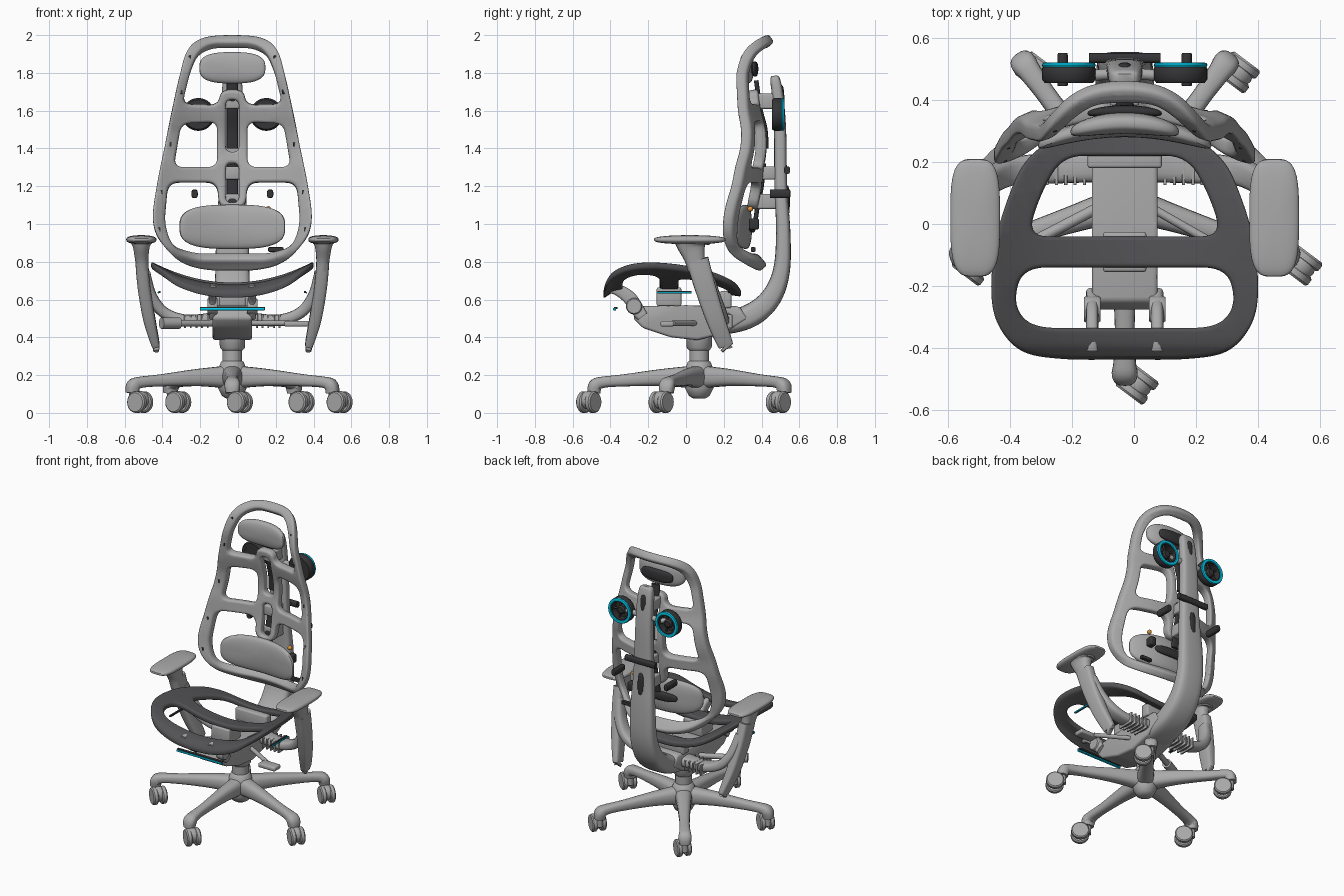
import bpy, bmesh, math
from mathutils import Vector

if "Cube" in bpy.data.objects:
    bpy.data.objects.remove(bpy.data.objects["Cube"])
CX = -0.03  # symmetry plane of the chair; parts are built around x = 0

def mat(name, *c):
    m = bpy.data.materials.new(name)
    m.diffuse_color = (*c, 1)
    m.use_nodes = True
    m.node_tree.nodes["Principled BSDF"].inputs["Base Color"].default_value = m.diffuse_color
    return m
GREY, DARK, SEAT = mat("grey", .4, .4, .4), mat("dark", .035, .035, .038), mat("seat_grey", .085, .085, .09)
CYAN, ORANGE = mat("cyan", 0, .6, .85), mat("orange", .75, .3, .04)

def add(name, bm, m, angle=40):
    bmesh.ops.recalc_face_normals(bm, faces=bm.faces)
    me = bpy.data.meshes.new(name)
    bm.to_mesh(me)
    me.polygons.foreach_set("use_smooth", [True] * len(me.polygons))
    me.set_sharp_from_angle(angle=math.radians(angle))
    me.materials.append(m)
    ob = bpy.data.objects.new(name, me)
    ob.location.x = CX
    bpy.context.collection.objects.link(ob)

def smooth(pts, n=6, closed=False):  # Catmull-Rom resampling
    N, out = len(pts), []
    at = lambda i: pts[i % N] if closed else pts[max(0, min(N - 1, i))]
    for i in range(N if closed else N - 1):
        for t in (k / n for k in range(n)):
            out.append(tuple(.5 * (2*b + (c-a)*t + (2*a-5*b+4*c-d)*t*t + (3*b-a-3*c+d)*t**3)
                             for a, b, c, d in zip(at(i-1), at(i), at(i+1), at(i+2))))
    return out if closed else out + [tuple(pts[-1])]

def interp(tab, x):
    for (a, u), (b, v) in zip(tab, tab[1:]):
        if x <= b:
            break
    return u + (v - u) * (x - a) / (b - a)

def stitch(bm, rings, loop=False):
    n = len(rings[0])
    for a, b in list(zip(rings, rings[1:])) + ([(rings[-1], rings[0])] if loop else []):
        for i in range(n):
            bm.faces.new((a[i], a[(i+1) % n], b[(i+1) % n], b[i]))
    if not loop:
        bm.faces.new(rings[0]), bm.faces.new(rings[-1])

def sweep(name, path, m=GREY, side=(1, 0, 0), n=20, p=3):  # path: x, y, z, half width, half thickness
    P, bm, rings = smooth(path, 5), bmesh.new(), []
    angs = [(math.cos(math.tau*k/n), math.sin(math.tau*k/n)) for k in range(n)]
    sec = [[math.copysign(abs(v)**(2/p), v) for v in cd] for cd in angs]
    for i, q in enumerate(P):
        t = (Vector(P[min(i+1, len(P)-1)][:3]) - Vector(P[max(i-1, 0)][:3])).normalized()
        s = (Vector(side) - t * Vector(side).dot(t)).normalized()
        rings.append([bm.verts.new(Vector(q[:3]) + s*c*max(q[3], .002) + t.cross(s)*d*max(q[4], .002)) for c, d in sec])
    stitch(bm, rings)
    add(name, bm, m)

def lathe(name, prof, loc, axis=(0, 0, 1), m=GREY, ring=False, n=32):  # profile: radius, height
    q, bm = Vector((0, 0, 1)).rotation_difference(Vector(axis)), bmesh.new()
    stitch(bm, [[bm.verts.new(Vector(loc) + q @ Vector((r*math.cos(math.tau*k/n), r*math.sin(math.tau*k/n), h)))
                 for k in range(n)] for r, h in prof], ring)
    add(name, bm, m)

def rod(name, a, b, r, m=GREY):
    d = Vector(b) - Vector(a)
    lathe(name, [(r, 0), (r, d.length)], a, d, m, n=16)

def bevel_add(name, bm, m, bev):
    bmesh.ops.bevel(bm, geom=bm.edges[:], offset=bev, segments=3, profile=.5, affect='EDGES')
    add(name, bm, m)

def box(name, c, h, m=GREY, bev=.01):
    bm = bmesh.new()
    for v in bmesh.ops.create_cube(bm, size=2)["verts"]:
        v.co = Vector(c) + Vector(a*b for a, b in zip(v.co, h))
    bevel_add(name, bm, m, bev)

def pad(name, c, h, thin='y', p=3, bend=0, m=GREY):  # superellipse cushion
    bm = bmesh.new()
    for v in bmesh.ops.create_uvsphere(bm, u_segments=48, v_segments=20, radius=1)["verts"]:
        a, b, w = v.co
        f = math.hypot(a, b) / max((abs(a)**p + abs(b)**p)**(1/p), 1e-6)
        a, b, w = a*f*h[0], b*f, math.copysign(abs(w)**.7, w)
        v.co = Vector(c) + Vector((a, w*h[1] - bend*a*a, b*h[2]) if thin == 'y' else (a, b*h[1], w*h[2]))
    add(name, bm, m)

def rounded(pts, r):  # polygon with rounded corners
    out, P = [], [Vector(p) for p in pts]
    for i, p in enumerate(P):
        a, b = P[i-1] - p, P[(i+1) % len(P)] - p
        a, b = (p + e.normalized()*min(r, e.length*.48) for e in (a, b))
        out += [tuple(a*(1-t)**2 + p*2*t*(1-t) + b*t*t) for t in (k/7 for k in range(8))]
    return out

def mirror(half):
    return half + [(-x, y) for x, y in reversed(half) if x > 1e-6]

def plate(name, loops, thick, bev, warp, m=GREY):  # outline with holes, rounded edges, bent by warp()
    cu = bpy.data.curves.new(name, 'CURVE')
    cu.dimensions, cu.fill_mode = '2D', 'BOTH'
    cu.extrude, cu.bevel_depth, cu.offset, cu.bevel_resolution = thick, bev, -bev, 2
    for L in loops:
        s = cu.splines.new('POLY')
        s.points.add(len(L) - 1)
        s.points.foreach_set("co", [c for q in L for c in (*q, 0, 1)])
        s.use_cyclic_u = True
    tmp, bm = bpy.data.objects.new("tmp", cu), bmesh.new()
    bpy.context.collection.objects.link(tmp)
    bm.from_mesh(bpy.data.meshes.new_from_object(tmp.evaluated_get(bpy.context.evaluated_depsgraph_get())))
    bpy.data.objects.remove(tmp)
    bmesh.ops.remove_doubles(bm, verts=bm.verts, dist=1e-4)
    for k in range(-12, 51):  # slice so the bars can bend
        for no in ((1, 0, 0), (0, 1, 0)):
            bmesh.ops.bisect_plane(bm, geom=bm.verts[:] + bm.edges[:] + bm.faces[:], dist=1e-5,
                                   plane_co=Vector(no)*(k*.04 + .0031), plane_no=no)
    for v in bm.verts:
        v.co = warp(*v.co)
    add(name, bm, m, 50)

# five-star base with twin-wheel casters, all swivelled the same way
HY = .07
lathe("base_hub", [(.03, .075), (.055, .09), (.075, .13), (.08, .22), (.06, .27), (.052, .275), (.052, .33),
                   (.066, .345), (.07, .42)], (0, HY, 0))
for i in range(5):
    dx, dy = math.cos(math.radians(270 + 72*i)), math.sin(math.radians(270 + 72*i))
    sweep("base_leg", [(dx*r, HY + dy*r, z, w, h) for r, z, w, h in
          [(.03, .19, .055, .06), (.2, .187, .042, .045), (.4, .172, .032, .032), (.51, .162, .036, .03),
           (.55, .145, .042, .036), (.558, .105, .036, .034)]], side=(-dy, dx, 0), p=2.6)
    end, ax = Vector((dx*.555, HY + dy*.555, 0)), Vector((.6, .8, 0))
    c = end + Vector((.04, -.03, .057))
    lathe("caster_stem", [(.02, .05), (.02, .13)], end)
    lathe("caster_hood", [(.045, -.02), (.05, 0), (.045, .02)], c + Vector((0, 0, .01)), ax)
    for k in (-1, 1):
        lathe("caster_wheel", [(.028, -.017), (.05, -.017), (.057, -.01), (.057, .01), (.05, .017), (.028, .017)],
              c + ax*k*.029, ax)

# tilt mechanism housing and seat mounts
bm = bmesh.new()
stitch(bm, [[bm.verts.new((x, y, z)) for y, z in
             [(-.28, .5), (-.25, .565), (0, .57), (.28, .565), (.33, .5), (.2, .42), (.06, .385), (-.08, .4), (-.23, .45)]]
            for x in (-.105, .105)])
bevel_add("mechanism_housing", bm, GREY, .015)
box("seat_mount_front", (0, -.09, .615), (.07, .065, .05))
box("seat_mount_rear", (0, .21, .60), (.12, .03, .045))

# spine sweeping from under the seat up behind the back
sweep("spine", [(0, *q) for q in [(.1, .48, .1, .06), (.22, .48, .1, .062), (.35, .52, .1, .062), (.45, .61, .095, .055),
      (.505, .75, .09, .045), (.515, .95, .085, .038), (.502, 1.2, .07, .034), (.498, 1.5, .06, .032),
      (.485, 1.68, .056, .03), (.472, 1.765, .048, .026), (.47, 1.785, .03, .014)]], n=28, p=3.5)
for z, y, h in ((1.65, .506, .04), (1.12, .535, .04), (1.27, 0, .035)):
    if y:
        pad("spine_slot", (0, y, z), (.022, .015, .085), m=DARK)
    box("back_bracket", (0, .43, z), (.045, .055, h))

# bent back frame with windows
back = [(0, .765), (.14, .77), (.26, .805), (.375, .9), (.42, 1.02), (.40, 1.2), (.36, 1.4), (.32, 1.6), (.275, 1.8),
        (.235, 1.915), (.15, 1.972), (0, 1.985)]
back_y = smooth([(.74, .43), (.8, .38), (.85, .335), (.9, .325), (1.0, .34), (1.1, .355), (1.2, .375), (1.3, .385),
                 (1.4, .4), (1.5, .395), (1.6, .37), (1.7, .355), (1.8, .345), (1.9, .37), (1.96, .42), (2.02, .5)])
by = lambda x, z: interp(back_y, z) - .7*x*x
def bend_back(x, z, t):
    s = (interp(back_y, z + .01) - interp(back_y, z - .01)) / .02
    return Vector((x, by(x, z) + t/math.hypot(1, s), z - t*s/math.hypot(1, s)))
mid = [(.08, 1.545), (.27, 1.535), (.31, 1.3), (.08, 1.3)]
plate("back_frame", [
    smooth(mirror(back), 8, True), rounded(mid, .05), rounded([(-x, z) for x, z in mid], .05),
    rounded(mirror([(.06, 1.71), (.075, 1.63), (.265, 1.635), (.225, 1.8), (.185, 1.9), (.11, 1.945)]), .05),
    rounded(mirror([(.07, 1.08), (.08, 1.22), (.34, 1.22), (.36, 1.0), (.32, .88), (.2, .83)]), .06),
    rounded(mirror([(.035, 1.38), (.035, 1.66)]), .034), rounded(mirror([(.035, 1.11), (.035, 1.32)]), .034)],
    .014, .014, bend_back)
for zs in ((1.4, 1.5, 1.6, 1.7, 1.76), (1.02, 1.1, 1.2, 1.32)):
    sweep("back_slide", [(0, by(0, z) + .025, z, .03, .012) for z in zs], DARK)

# headrest and lumbar cushions
pad("headrest", (0, .325, 1.827), (.175, .035, .083), bend=.9, p=2.8)
pad("headrest_back_plate", (0, .365, 1.82), (.12, .018, .04), bend=.6, m=DARK)
pad("lumbar_pad", (0, .315, .985), (.28, .035, .117), bend=.8)
pad("lumbar_back_plate", (0, .352, .985), (.14, .018, .03), bend=.6, m=DARK)

# dished seat frame
seat_z = smooth([(-.48, .58), (-.42, .635), (-.36, .66), (-.2, .672), (0, .668), (.15, .655), (.34, .625)])
seat = [(0, -.437), (.2, -.435), (.33, -.41), (.405, -.33), (.43, -.22), (.415, -.05), (.37, .1), (.32, .2),
        (.24, .265), (.12, .288), (0, .292)]
plate("seat_frame", [smooth(mirror(seat), 8, True), rounded(mirror([(.315, -.04), (.27, .1), (.2, .22)]), .07),
                     rounded(mirror([(.3, -.335), (.36, -.26), (.33, -.14)]), .08)],
      .006, .012, lambda x, y, t: Vector((x, y, interp(seat_z, y) + .6*x*x + t)), SEAT)

for s in (-1, 1):
    # small clips on the back rim
    for z, x in ((.97, .385), (1.17, .375), (1.42, .328), (1.7, .27), (1.88, .225)):
        box("mesh_clip", (s*x, by(x, z) - .024, z), (.006, .006, .011), DARK, .002)
    # front seat links with pivots
    sweep("seat_link", [(s*.105, y, z, .02, r) for y, z, r in
          [(-.41, .655, .02), (-.36, .65, .03), (-.3, .61, .036), (-.26, .55, .036), (-.23, .51, .03)]])
    lathe("seat_link_pivot", [(.038, -.027), (.043, -.02), (.043, .02), (.038, .027)], (s*.105, -.275, .565), (1, 0, 0))
    # armrest: pad, neck, slanted sleeve, ribbed carrier arm
    pad("armrest_pad", (s*.482, .02, .917), (.08, .19, .024), 'z', 3.5)
    sweep("armrest_neck", [(s*.482, .03, .905, .06, .1), (s*.482, .03, .88, .045, .075), (s*.48, .045, .82, .036, .055),
                           (s*.475, .06, .76, .032, .05)], p=2.5)
    sweep("armrest_sleeve", [(s*.48, .06, .81, .034, .06), (s*.468, .1, .67, .034, .056), (s*.44, .155, .5, .032, .05),
                             (s*.408, .205, .37, .022, .042), (s*.404, .21, .355, .016, .036)], p=4)
    sweep("armrest_carrier", [(s*.08, .19, .5, .055, .035), (s*.24, .18, .49, .05, .03), (s*.36, .17, .53, .045, .03),
                              (s*.43, .14, .62, .042, .03), (s*.462, .1, .74, .04, .028)], side=(0, 1, 0))
    for k in range(5):
        box("carrier_rib", (s*(.13 + .03*k), .185, .485), (.005, .06, .036), bev=.002)
    # thin trim strip under the seat edge
    box("side_trim", (s*.385, -.06, .64), (.006, .09, .006), DARK, .002)
    box("side_trim_accent", (s*.392, -.06, .637), (.003, .09, .004), CYAN, .001)
    # reels with accent rings on the spine
    rx, rz, Y = s*.18, 1.58, (0, 1, 0)
    lathe("reel", [(.06, -.03), (.078, -.03), (.087, -.018), (.087, .015), (.08, .028), (.06, .028)],
          (rx, .485, rz), Y, DARK, True)
    lathe("reel_ring", [(.076 + .011*math.cos(k*.785), .009*math.sin(k*.785)) for k in range(8)],
          (rx, .512, rz), Y, CYAN, True)
    lathe("reel_hub", [(.065, -.028), (.065, -.02), (.03, -.018), (.03, .01), (.02, .02)], (rx, .485, rz), Y, DARK)
    for a in (math.tau*k/5 for k in range(5)):
        rod("reel_spoke", (rx, .488, rz), (rx + .065*math.cos(a), .488, rz + .065*math.sin(a)), .007, DARK)
    rod("reel_arm", (s*.03, .485, rz), (s*.16, .475, rz), .018)
    # hanger pegs
    sweep("hanger_peg", [(s*.2, .445, 1.16, .014, .018), (s*.2, .455, 1.16, .017, .023), (s*.2, .54, 1.16, .017, .023),
                         (s*.2, .552, 1.16, .012, .018)], DARK, p=2.5)
sweep("hanger_bar", [(x, .535, 1.285, .016, .02) for x in (-.115, -.05, .05, .115)], DARK, (0, 1, 0))

# control levers: round knob on the left, paddle on the right
rod("left_lever", (-.09, .05, .475), (-.32, -.07, .475), .018)
rod("left_lever_knob", (-.28, -.05, .475), (-.375, -.1, .475), .03)
rod("right_lever", (.09, .05, .475), (.3, -.07, .475), .014)
box("right_lever_paddle", (.34, -.1, .472), (.065, .035, .015))

# front accent bar and small adjusters on the right of the back
box("front_trim_bar", (0, -.372, .556), (.172, .01, .005), DARK, .002)
box("front_trim_accent", (0, -.378, .549), (.172, .008, .006), CYAN, .002)
pad("adjuster_ball", (.19, .34, 1.08), (.014, .014, .014), p=2, m=ORANGE)
box("adjuster_box", (.19, .36, 1.0), (.022, .026, .03), DARK)
box("adjuster_lever", (.23, .355, .865), (.04, .012, .012), DARK, .004)
